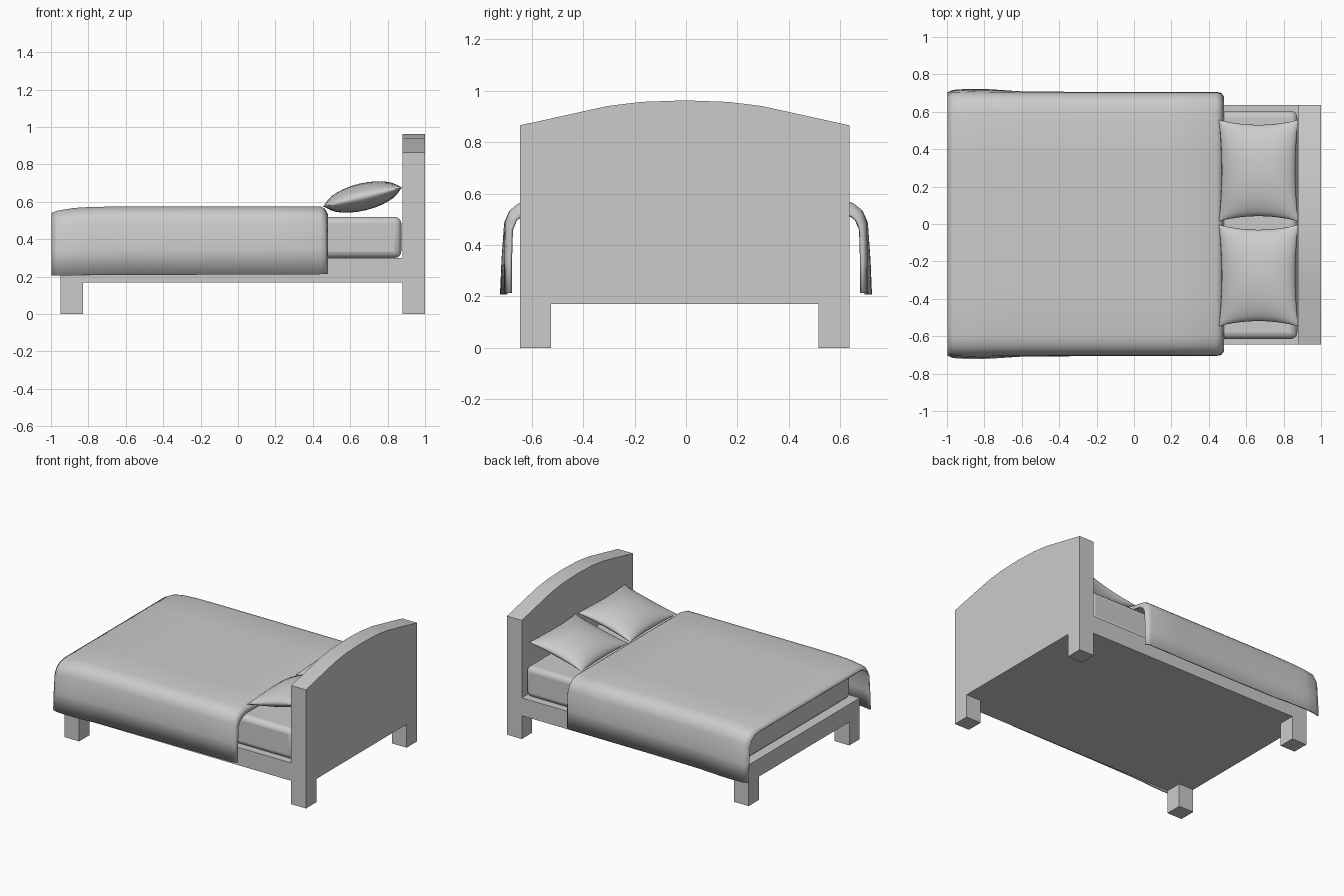
import bpy, bmesh, math
from mathutils import Vector, Matrix

if "Cube" in bpy.data.objects:
    bpy.data.objects.remove(bpy.data.objects["Cube"])

CY = -0.005  # side-to-side centre of the bed frame


def finish(name, bm, angle=35):
    bmesh.ops.recalc_face_normals(bm, faces=bm.faces)
    me = bpy.data.meshes.new(name)
    bm.to_mesh(me)
    bm.free()
    ob = bpy.data.objects.new(name, me)
    bpy.context.collection.objects.link(ob)
    bpy.ops.object.select_all(action='DESELECT')
    ob.select_set(True)
    bpy.context.view_layer.objects.active = ob
    bpy.ops.object.shade_smooth_by_angle(angle=math.radians(angle))
    return ob


def box(name, x, y, z):
    bm = bmesh.new()
    size = (x[1] - x[0], y[1] - y[0], z[1] - z[0])
    mid = (sum(x) / 2, sum(y) / 2, sum(z) / 2)
    bmesh.ops.create_cube(bm, size=1, matrix=Matrix.Translation(mid) @ Matrix.Diagonal((*size, 1)))
    return finish(name, bm)


def skin(bm, rows):
    """Join rows of points into a quad sheet."""
    vs = [[bm.verts.new(p) for p in row] for row in rows]
    for a, b in zip(vs, vs[1:]):
        for i in range(len(a) - 1):
            bm.faces.new((a[i], a[i + 1], b[i + 1], b[i]))


# Frame and legs
box("bed_frame", (-0.95, 0.88), (CY - 0.64, CY + 0.64), (0.17, 0.30))
for end, x in (("foot", -0.95), ("head", 0.88)):
    for side, y in (("front", CY - 0.64), ("back", CY + 0.52)):
        box(f"{end}_{side}_leg", (x, x + 0.12), (y, y + 0.12), (0, 0.17))

# Arched headboard
arch = [(0.64, 0.865), (0.30, 0.94), (0.17, 0.956), (0, 0.962)]
outline = [(-0.64, 0.17), (0.64, 0.17)] + arch + [(-y, z) for y, z in reversed(arch[:-1])]
bm = bmesh.new()
face = bm.faces.new([bm.verts.new((0.88, y + CY, z)) for y, z in outline])
ext = bmesh.ops.extrude_face_region(bm, geom=[face])
bmesh.ops.translate(bm, vec=(0.12, 0, 0), verts=[v for v in ext["geom"] if isinstance(v, bmesh.types.BMVert)])
finish("headboard", bm)

# Mattress with rounded corners
mattress = box("mattress", (-0.90, 0.873), (CY - 0.61, CY + 0.61), (0.30, 0.52))
bev = mattress.modifiers.new("rounding", 'BEVEL')
bev.width, bev.segments = 0.035, 3

# Blanket: draped section swept from foot to head, open at both ends
half = [(0, 0.575), (0.35, 0.575), (0.60, 0.575), (0.65, 0.563), (0.685, 0.535),
        (0.703, 0.49), (0.706, 0.35), (0.705, 0.213)]
# x, top drop, top width change, bottom flare
stations = [(-0.998, 0.035, -0.02, 0.0), (-0.965, 0.022, 0.0, 0.012), (-0.88, 0.008, 0.0, 0.018),
            (-0.78, 0.002, 0.0, 0.016), (-0.6, 0, 0, 0.004), (-0.2, 0, 0, 0),
            (0.2, 0, 0, 0), (0.44, 0, 0, 0), (0.465, 0.012, -0.008, -0.004), (0.48, 0.04, -0.024, -0.02)]
rows = []
for x, drop, wide, flare in stations:
    right = []
    for y, z in half:
        t = (0.575 - z) / 0.362           # 0 on top, 1 at the hem
        dy = (wide * (1 - t) + flare * t) * min(1, y / 0.6)
        hem = 0.006 * t * (0.48 - x) / 1.48
        right.append((x, y + dy, z - drop * (1 - t) - hem))
    rows.append([(px, -py, pz) for px, py, pz in reversed(right[1:])] + right)
bm = bmesh.new()
skin(bm, rows)
blanket = finish("blanket", bm, 60)
blanket.data.flip_normals() if blanket.data.polygons[len(half)].normal.z < 0 else None
sol = blanket.modifiers.new("thickness", 'SOLIDIFY')
sol.thickness, sol.offset = 0.012, -1


# Pillows: two puffed sheets with pulled-in edges and pinched corners
def pillow(name, y0):
    n = 14
    tilt = Matrix.Translation((0.666, y0, 0.626)) @ Matrix.Rotation(math.radians(-13.5), 4, 'Y')
    bm = bmesh.new()
    for sign in (1, -1):
        rows = []
        for i in range(n + 1):
            u = -math.cos(math.pi * i / n)
            row = []
            for j in range(n + 1):
                v = -math.cos(math.pi * j / n)
                puff = max(0, (1 - u * u) * (1 - v * v)) ** 0.55
                x = 0.218 * u * (1 - 0.07 * (1 - v * v))
                y = 0.271 * v * (1 - 0.10 * (1 - u * u))
                row.append(tilt @ Vector((x, y, sign * 0.073 * puff)))
            rows.append(row)
        skin(bm, rows)
    bmesh.ops.remove_doubles(bm, verts=bm.verts, dist=0.0005)
    finish(name, bm, 70)


pillow("front_pillow", -0.275)
pillow("back_pillow", 0.286)
